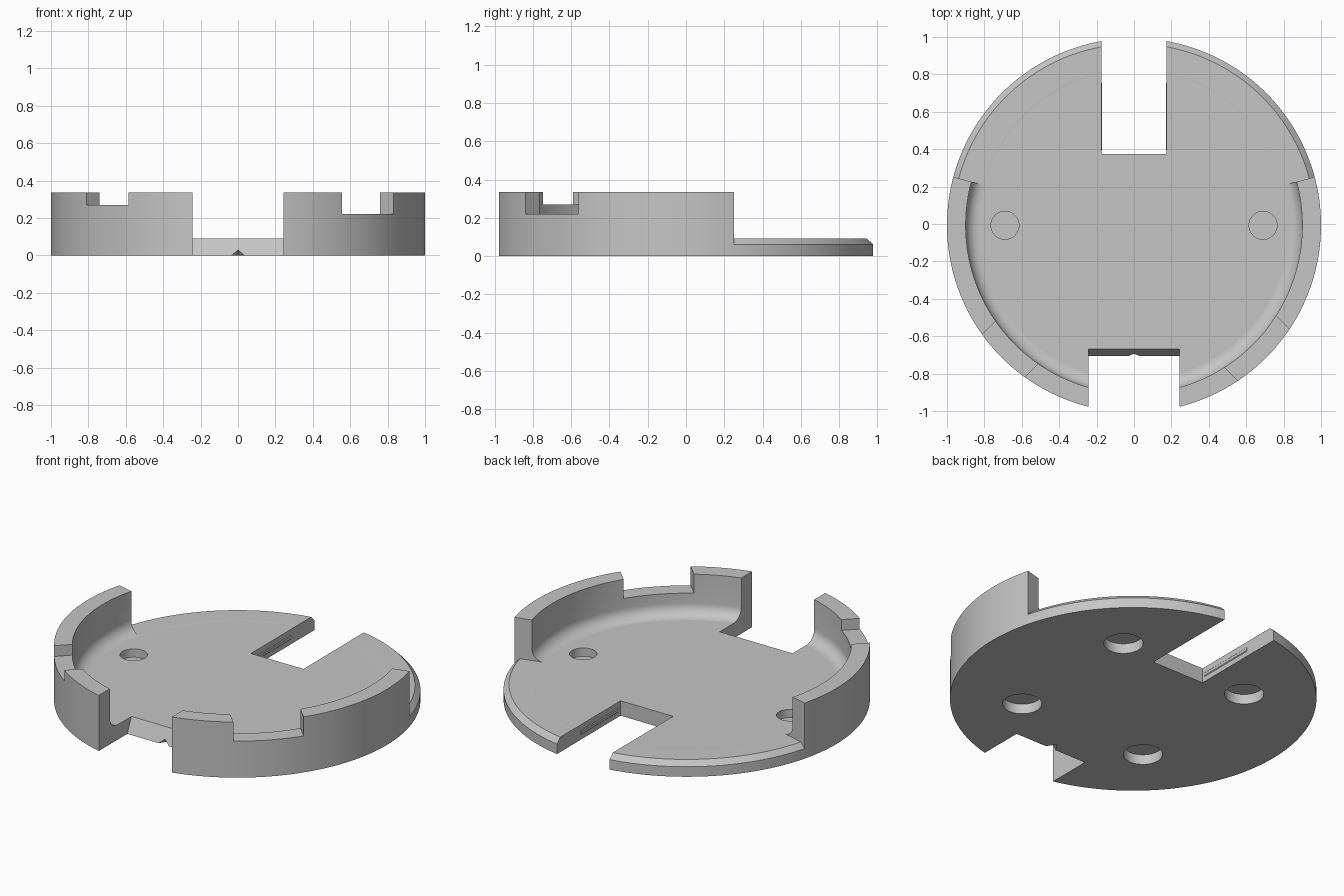
import bpy, bmesh
from math import sin, cos, pi, radians
from mathutils import Matrix, Vector

cube = bpy.data.objects.get("Cube")
if cube:
    bpy.data.objects.remove(cube, do_unlink=True)

grey = bpy.data.materials.new("plain grey")
grey.use_nodes = True
colour = (0.56, 0.56, 0.56, 1)
grey.diffuse_color = colour
grey.node_tree.nodes["Principled BSDF"].inputs["Base Color"].default_value = colour

FLOOR, TOP, INNER, FILLET = 0.09, 0.335, 0.90, 0.07
CENTRE_Y = -0.007  # the round body sits slightly forward of the origin


def finish(name, bm):
    bmesh.ops.recalc_face_normals(bm, faces=bm.faces)
    mesh = bpy.data.meshes.new(name)
    bm.to_mesh(mesh)
    bm.free()
    mesh.materials.append(grey)
    ob = bpy.data.objects.new(name, mesh)
    bpy.context.collection.objects.link(ob)
    ob.location.y = CENTRE_Y
    return ob


def revolve(name, profile, start, end, closed_outline, step=2):
    """Turn a (radius, height) outline around z.
    A closed outline makes an arc with end caps; an open one a full round body with flat discs."""
    bm = bmesh.new()
    count = (end - start) // step
    full = end - start == 360
    rings = []
    for i in range(count if full else count + 1):
        a = radians(start + i * step)
        rings.append([bm.verts.new((r * cos(a), r * sin(a), z)) for r, z in profile])
    n = len(profile)
    for i in range(count):
        a, b = rings[i], rings[(i + 1) % len(rings)]
        for j in range(n if closed_outline else n - 1):
            k = (j + 1) % n
            bm.faces.new([a[j], a[k], b[k], b[j]])
    if closed_outline:
        bm.faces.new(rings[0])
        bm.faces.new(rings[-1])
    else:
        bm.faces.new([ring[0] for ring in rings])
        bm.faces.new([ring[-1] for ring in rings])
    return finish(name, bm)


def prism(name, outline, x0, x1):
    """Extrude a (y, z) outline along x."""
    bm = bmesh.new()
    ends = [[bm.verts.new((x, y, z)) for y, z in outline] for x in (x0, x1)]
    for end in ends:
        bm.faces.new(end)
    for j in range(len(outline)):
        k = (j + 1) % len(outline)
        bm.faces.new([ends[0][j], ends[0][k], ends[1][k], ends[1][j]])
    return finish(name, bm)


def box(name, low, high, angle=0):
    low, high = Vector(low), Vector(high)
    bm = bmesh.new()
    place = (Matrix.Rotation(radians(angle), 4, "Z") @ Matrix.Translation((low + high) / 2)
             @ Matrix.Diagonal((*(high - low), 1)))
    bmesh.ops.create_cube(bm, size=1, matrix=place)
    return finish(name, bm)


def cylinder(name, x, y, z0, z1, radius):
    bm = bmesh.new()
    bmesh.ops.create_cone(bm, cap_ends=True, segments=48, radius1=radius, radius2=radius,
                          depth=z1 - z0, matrix=Matrix.Translation((x, y, (z0 + z1) / 2)))
    return finish(name, bm)


def hull(name, points):
    bm = bmesh.new()
    for co in points:
        bm.verts.new(co)
    bmesh.ops.convex_hull(bm, input=bm.verts)
    return finish(name, bm)


# Round tray with a filleted inner wall
fillet = [(INNER - FILLET + FILLET * sin(t * pi / 16),
           FLOOR + FILLET - FILLET * cos(t * pi / 16)) for t in range(8, -1, -1)]
tray = revolve("tray", [(1, 0), (1, TOP), (INNER, TOP)] + fillet, 0, 360, False)

# Back slot, and front opening with a sloping inner face
slope = 0.04 / FLOOR
cutters = [
    box("back_slot_cutter", (-0.175, 0.38, -0.1), (0.175, 1.2, 0.5)),
    prism("front_opening_cutter",
          [(-1.2, -0.1), (-0.70 - 0.1 * slope, -0.1), (-0.70 + 0.5 * slope, 0.5),
           (-1.2, 0.5)], -0.243, 0.243)]

# Low, chamfered rim at the back
low = FLOOR + 0.0005
cutters.append(revolve("back_rim_cutter", [(0.8, low), (0.97, low), (1.03, low - 0.06),
                                           (1.1, low - 0.06), (1.1, 0.6), (0.8, 0.6)],
                       15, 165, True))

# Two notches in the wall
cutters.append(box("left_notch_cutter", (0.7, -0.195, 0.22), (1.2, 0.195, 0.5), -45))
cutters.append(box("right_notch_cutter", (0.7, -0.16, 0.27), (1.2, 0.16, 0.5), -135))

# Blind holes: two in the floor, four underneath
for side in (-1, 1):
    cutters.append(cylinder("floor_hole_cutter", side * 0.69, 0, 0.04, 0.2, 0.075))
    for y in (-0.43, 0.43):
        cutters.append(cylinder("base_hole_cutter", side * 0.43, y, -0.1, 0.06, 0.107))

# Small pointed nick under the front opening
cutters.append(hull("front_nick_cutter", [(-0.045, -0.71, -0.005), (0.045, -0.71, -0.005),
                                          (0, -0.71, 0.045), (0, -0.64, -0.005)]))

for cutter in cutters:
    mod = tray.modifiers.new(cutter.name, "BOOLEAN")
    mod.operation, mod.solver, mod.object = "DIFFERENCE", "EXACT", cutter

# Apply the cuts, then remove the cutters
bpy.context.view_layer.update()
cut = bpy.data.meshes.new_from_object(tray.evaluated_get(bpy.context.evaluated_depsgraph_get()))
tray.modifiers.clear()
tray.data = cut
cut.materials.clear()
cut.materials.append(grey)
for cutter in cutters:
    bpy.data.objects.remove(cutter, do_unlink=True)

# Thin ribs on both sides of the back slot
for name, side in (("left_slot_rib", 1), ("right_slot_rib", -1)):
    hull(name, [(side * x, y, z) for y in (0.40, 0.76)
                for x, z in ((0.18, 0.025), (0.18, 0.06), (0.171, 0.035), (0.171, 0.05))])

# Smooth round surfaces, keep edges sharp and level faces flat
bpy.ops.object.select_all(action="DESELECT")
tray.select_set(True)
bpy.context.view_layer.objects.active = tray
bpy.ops.object.shade_smooth_by_angle(angle=radians(25))
for face in tray.data.polygons:
    if abs(face.normal.z) > 0.9999:
        face.use_smooth = False
